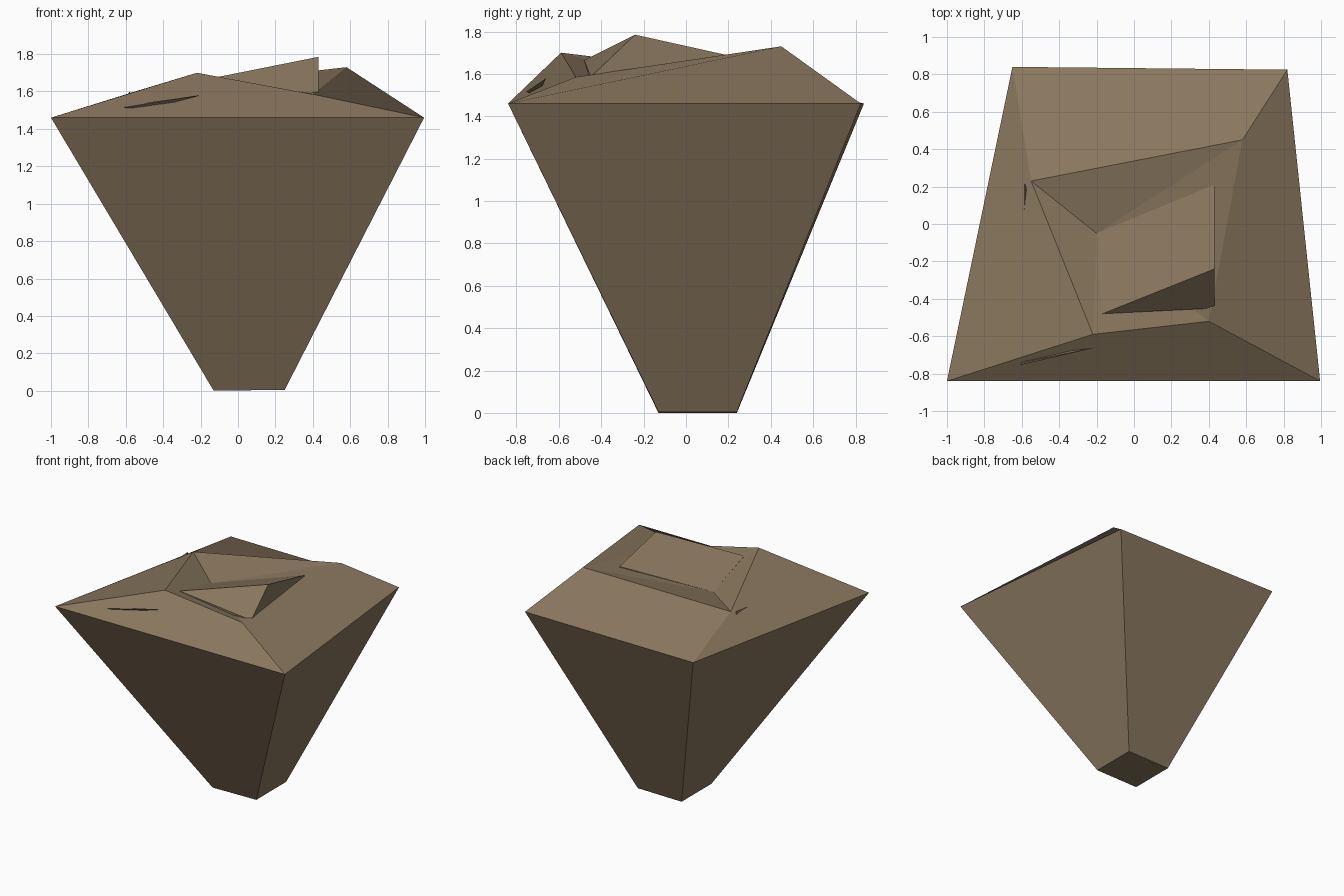
import bpy, bmesh

if "Cube" in bpy.data.objects:
    bpy.data.objects.remove(bpy.data.objects["Cube"])

# one stone colour
stone = bpy.data.materials.new("brown stone")
stone.diffuse_color = (0.25, 0.182, 0.112, 1)
stone.use_nodes = True
stone.node_tree.nodes["Principled BSDF"].inputs["Base Color"].default_value = stone.diffuse_color


def make(name, bm):
    bmesh.ops.recalc_face_normals(bm, faces=bm.faces)
    me = bpy.data.meshes.new(name)
    bm.to_mesh(me)
    bm.free()
    me.materials.append(stone)
    ob = bpy.data.objects.new(name, me)
    bpy.context.collection.objects.link(ob)
    return ob


def hull(name, pts):
    bm = bmesh.new()
    for p in pts:
        bm.verts.new(p)
    bmesh.ops.convex_hull(bm, input=bm.verts)
    return make(name, bm)


# rock body: rings of four corners (foot, rim, crest) and a dished centre
foot = [(-0.13, -0.13, 0), (0.25, -0.13, 0.005), (0.25, 0.24, 0.005), (-0.13, 0.24, 0)]
rim = [(-1, -0.84, 1.46), (0.995, -0.84, 1.46), (0.82, 0.825, 1.46), (-0.65, 0.84, 1.46)]
crest = [(-0.22, -0.59, 1.70), (0.40, -0.52, 1.585), (0.58, 0.45, 1.73), (-0.55, 0.23, 1.60)]
bm = bmesh.new()
rings = [[bm.verts.new(p) for p in ring] for ring in (foot, rim, crest)]
dish = bm.verts.new((-0.2, -0.05, 1.555))
bm.faces.new(rings[0])
for i in range(4):
    j = (i + 1) % 4
    for lo, hi in zip(rings, rings[1:]):
        bm.faces.new((lo[i], lo[j], hi[j], hi[i]))
    bm.faces.new((rings[2][i], rings[2][j], dish))
make("rock_body", bm)

# tilted slab breaking through the top
hull("top_slab", [(0.43, -0.24, 1.785), (0.43, 0.21, 1.685), (-0.17, -0.48, 1.665),
                  (-0.2, -0.05, 1.555), (0.43, -0.45, 1.585), (0.43, 0.21, 1.6),
                  (-0.17, -0.48, 1.6)])

# thin chips on the west and front slopes
hull("west_chip", [(-0.595, 0.22, 1.55), (-0.595, -0.08, 1.575), (-0.58, 0.21, 1.60),
                   (-0.55, 0.05, 1.55)])
hull("front_chip", [(-0.61, -0.755, 1.515), (-0.2, -0.66, 1.58), (-0.6, -0.74, 1.525),
                    (-0.5, -0.70, 1.50)])
